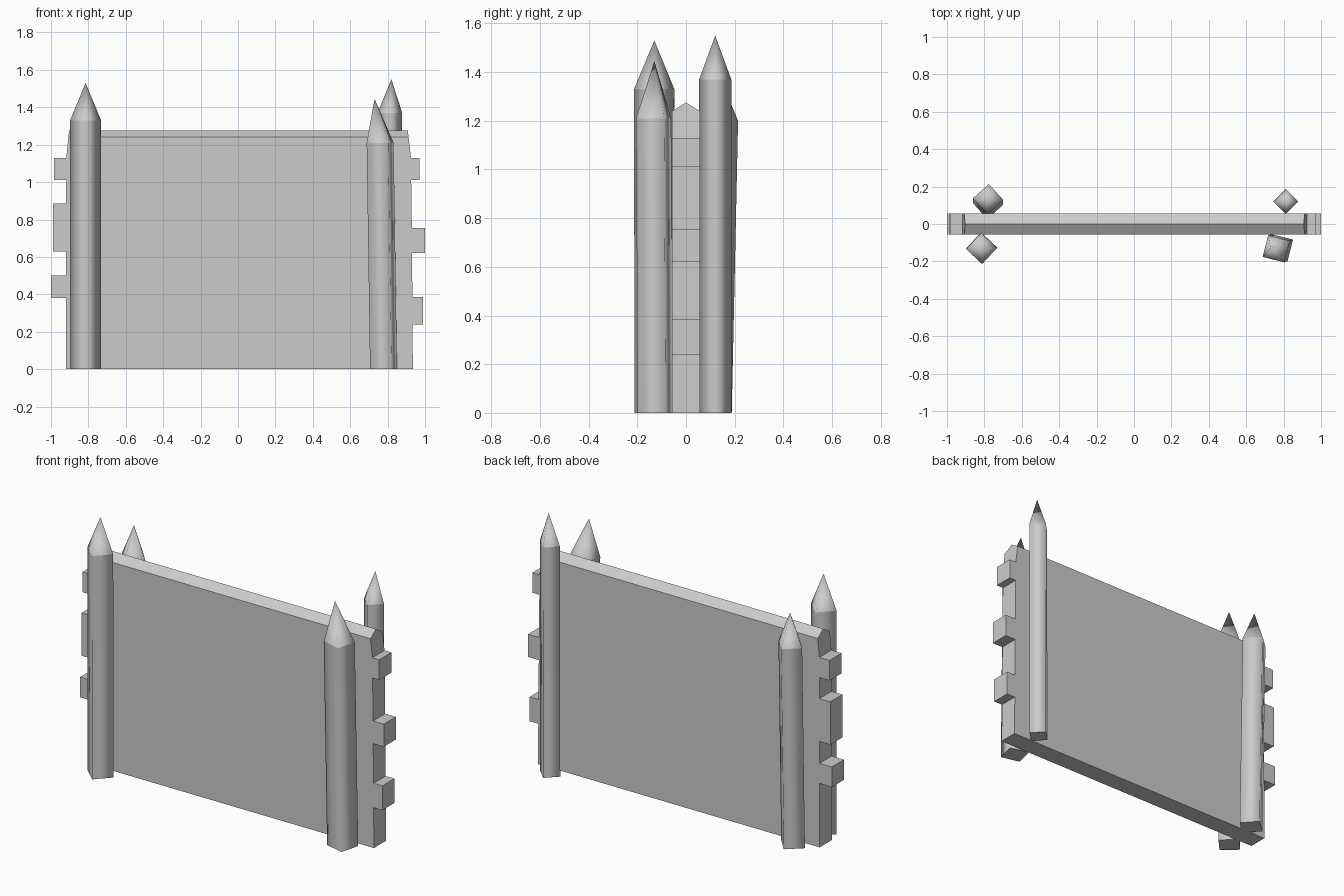
import bpy
import bmesh
from math import radians, cos, sin, pi

cube = bpy.data.objects.get("Cube")
if cube:
    bpy.data.objects.remove(cube, do_unlink=True)

stone = bpy.data.materials.new("grey_stone")
stone.use_nodes = True
stone.diffuse_color = (0.6, 0.6, 0.6, 1)
stone.node_tree.nodes["Principled BSDF"].inputs["Base Color"].default_value = (0.6, 0.6, 0.6, 1)


def make_object(name, bm):
    bmesh.ops.recalc_face_normals(bm, faces=bm.faces)
    mesh = bpy.data.meshes.new(name)
    bm.to_mesh(mesh)
    bm.free()
    mesh.materials.append(stone)
    obj = bpy.data.objects.new(name, mesh)
    bpy.context.collection.objects.link(obj)
    return obj


# Wall: side outline with toothed ends, swept from front to back
THICK = 0.057
EAVE, RIDGE = 1.24, 1.275


def toothed_edge(base, shoulder, top, teeth):
    """Outline of one end, from the ground up; teeth are (low, high, reach)."""
    points = [(base, 0)]
    for low, high, reach in teeth:
        inner = base + (shoulder - base) * low / 1.13
        points += [(inner, low), (reach, low), (reach, high)]
        if high < 1.1:
            points.append((inner, high))
    points += [(shoulder, 1.13), (top, EAVE)]
    return points


right_end = toothed_edge(0.935, 0.925, 0.912,
                         [(0.24, 0.385, 0.99), (0.62, 0.755, 1.0), (1.01, 1.13, 0.97)])
left_end = toothed_edge(-0.92, -0.918, -0.907,
                        [(0.38, 0.50, -1.0), (0.63, 0.885, -0.99), (1.01, 1.13, -0.985)])
outline = right_end + left_end[::-1]

bm = bmesh.new()
front = [bm.verts.new((x, -THICK, z)) for x, z in outline]
back = [bm.verts.new((x, THICK, z)) for x, z in outline]
bm.faces.new(front)
bm.faces.new(back)
peak = len(right_end) - 1            # eave edge becomes a ridged coping
for i in range(len(outline)):
    j = (i + 1) % len(outline)
    if i != peak:
        bm.faces.new((front[i], front[j], back[j], back[i]))
ridge = [bm.verts.new((x, 0, RIDGE)) for x in (0.908, -0.903)]
for side in (front, back):
    bm.faces.new((side[peak], side[peak + 1], ridge[1], ridge[0]))
for k in (0, 1):
    bm.faces.new((front[peak + k], back[peak + k], ridge[k]))
make_object("wall", bm)


# Pointed posts: square shafts with a pyramid tip
def post(name, base, top, apex, radius, turn):
    bm = bmesh.new()
    rings = []
    for x, y, z in (base, top):
        rings.append([bm.verts.new((x + radius * cos(radians(turn) + k * pi / 2),
                                    y + radius * sin(radians(turn) + k * pi / 2), z))
                      for k in range(4)])
    tip = bm.verts.new(apex)
    low, high = rings
    bm.faces.new(low)
    for k in range(4):
        n = (k + 1) % 4
        bm.faces.new((low[k], low[n], high[n], high[k])).smooth = True
        bm.faces.new((high[k], high[n], tip)).smooth = True
        for ring in rings:
            bm.edges.get((ring[k], ring[n])).smooth = False
    make_object(name, bm)


post("front_right_post", (-0.815, -0.128, 0), (-0.815, -0.131, 1.33), (-0.815, -0.13, 1.53), 0.083, 2)
post("back_right_post", (-0.78, 0.107, 0), (-0.78, 0.133, 1.2), (-0.78, 0.135, 1.39), 0.081, -3)
post("front_left_post", (0.778, -0.127, 0), (0.76, -0.133, 1.21), (0.73, -0.13, 1.445), 0.084, 31)
post("back_left_post", (0.81, 0.12, 0), (0.812, 0.12, 1.37), (0.82, 0.12, 1.55), 0.066, 0)
